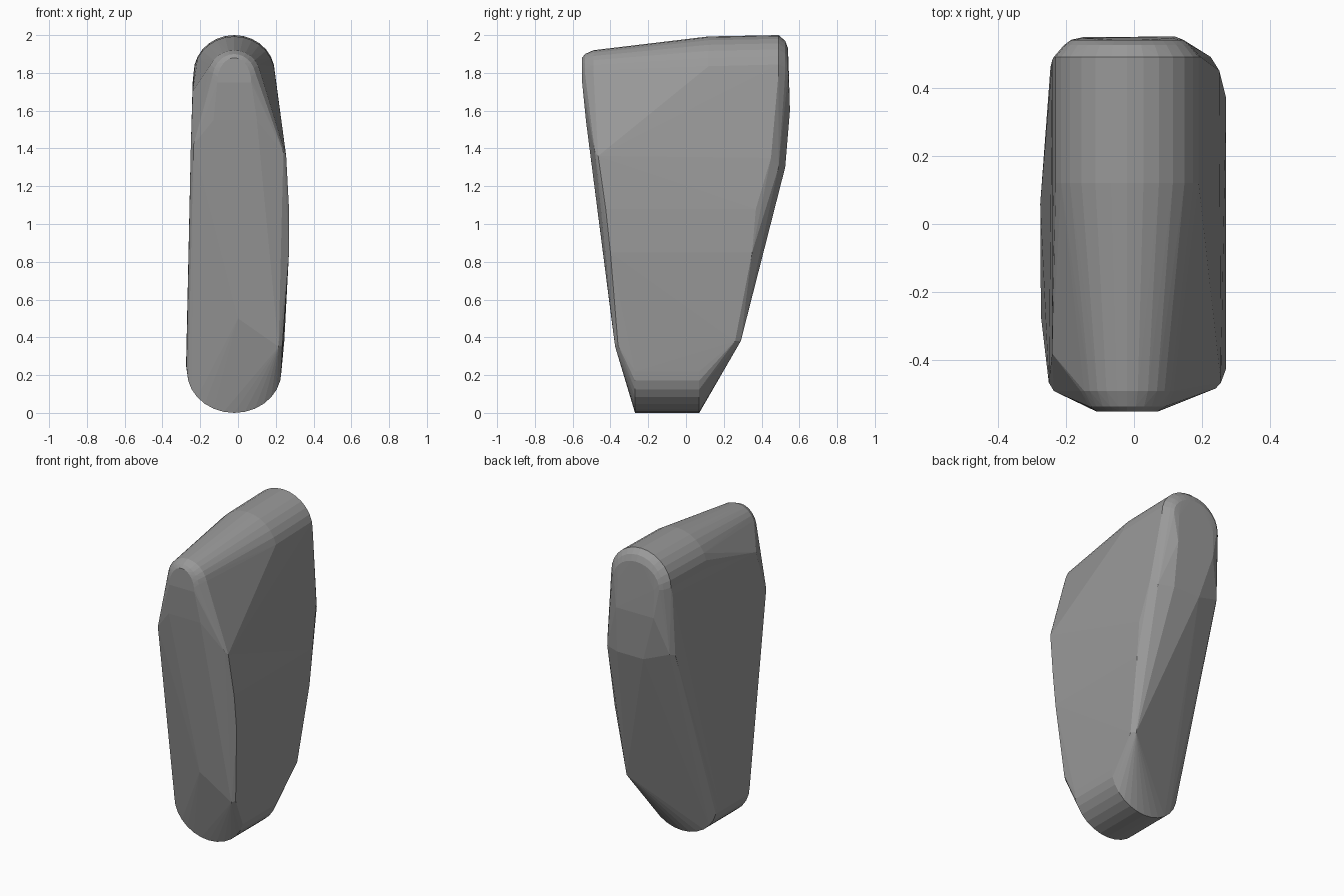
import bpy, bmesh
from math import cos, sin, pi, radians


def arch(y, rx, z_side, z_tip, cx=-0.02, n=14):
    """Half ellipse across x at depth y, from z_side to z_tip."""
    return [(cx + rx * cos(pi * i / n), y, z_side + (z_tip - z_side) * sin(pi * i / n))
            for i in range(n + 1)]


pts = []
# Rounded foot, a short half barrel running along y
pts += arch(-0.27, 0.25, 0.22, 0.0) + arch(0.07, 0.25, 0.22, 0.0)
# Rounded top ridge: wide at the back, narrowing and dropping to the front
pts += arch(0.54, 0.165, 1.79, 1.93)
pts += arch(0.525, 0.185, 1.79, 1.97)
pts += arch(0.49, 0.215, 1.80, 2.0)
pts += arch(0.12, 0.215, 1.79, 1.993)
pts += arch(-0.49, 0.14, 1.78, 1.92)
pts += arch(-0.535, 0.115, 1.77, 1.90)
pts += arch(-0.55, 0.09, 1.75, 1.88)

# Left side
pts += [(-0.275, 0.06, 0.25), (-0.273, -0.27, 0.25),
        (-0.25, -0.465, 1.40), (-0.235, -0.49, 1.42),
        (-0.245, 0.46, 1.35), (-0.24, 0.48, 1.75), (-0.225, 0.49, 1.36),
        (-0.24, -0.38, 1.70)]
# Right side
pts += [(0.235, -0.36, 0.36), (0.215, -0.375, 0.35), (0.245, 0.26, 0.38), (0.225, 0.29, 0.38),
        (0.27, -0.40, 0.85), (0.27, -0.425, 1.08), (0.255, -0.465, 1.36), (0.24, -0.482, 1.38),
        (0.27, 0.35, 0.85), (0.27, 0.37, 1.08), (0.25, 0.45, 1.35), (0.225, 0.49, 1.30)]
# Front face
pts += [(0.0, -0.395, 0.50), (-0.13, -0.53, 1.55), (0.10, -0.53, 1.55)]
# Back face
pts += [(-0.06, 0.525, 1.30), (0.13, 0.525, 1.30), (-0.15, 0.548, 1.60),
        (0.12, 0.55, 1.60), (-0.15, 0.545, 1.78), (0.11, 0.545, 1.78)]

# Wrap everything in one convex skin, left faceted
bm = bmesh.new()
for p in pts:
    bm.verts.new(p)
hull = bmesh.ops.convex_hull(bm, input=bm.verts[:])
junk = set(hull["geom_interior"]) | set(hull["geom_unused"])
bmesh.ops.delete(bm, geom=[g for g in junk if isinstance(g, bmesh.types.BMVert)],
                 context='VERTS')
bmesh.ops.dissolve_limit(bm, angle_limit=radians(0.5), verts=bm.verts[:], edges=bm.edges[:])
bmesh.ops.recalc_face_normals(bm, faces=bm.faces[:])

mesh = bpy.data.meshes.new("tapered_block")
bm.to_mesh(mesh)
bm.free()
block = bpy.data.objects.new("tapered_block", mesh)
bpy.context.collection.objects.link(block)

# Dark grey surface
grey = bpy.data.materials.new("dark_grey")
grey.diffuse_color = (0.32, 0.32, 0.32, 1.0)
mesh.materials.append(grey)
